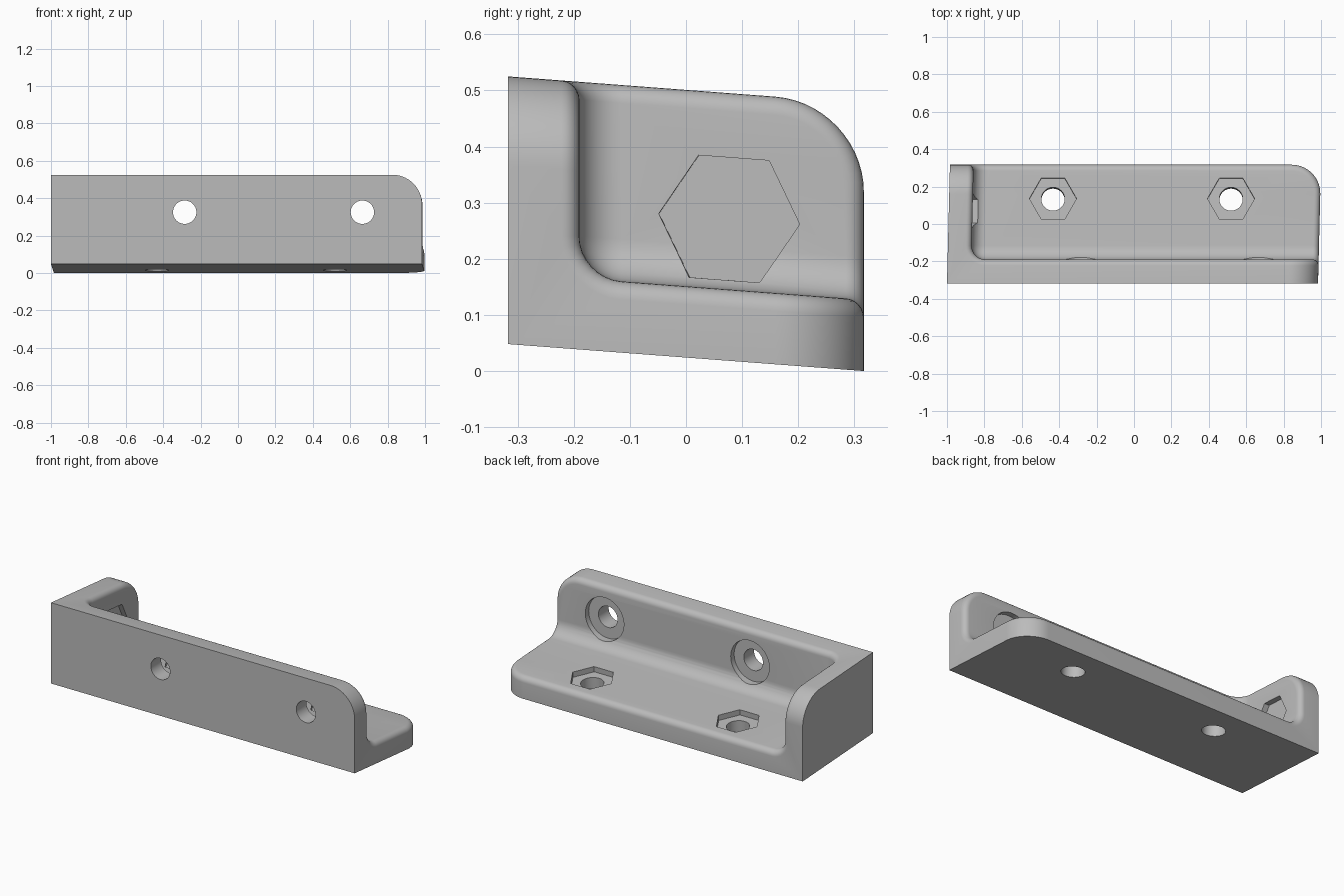
import bpy, bmesh, math
from mathutils import Vector, Matrix

if "Cube" in bpy.data.objects:
    bpy.data.objects.remove(bpy.data.objects["Cube"])

A, B = 0.025, 0.0757            # skew of the bracket: x and z drift along y
HX, HY, H, T = 0.992, 0.317, 0.477, 0.127   # half length, half depth, height, plate thickness

grey = bpy.data.materials.new("plain grey")
grey.diffuse_color = (0.5, 0.5, 0.5, 1)
grey.use_nodes = True
grey.node_tree.nodes["Principled BSDF"].inputs["Base Color"].default_value = grey.diffuse_color

levels = ((-HX, -HX + T, HX), (-HY, -HY + T, HY), (0, T, H))


def point(ijk):
    x, y, z = (levels[a][ijk[a]] for a in range(3))
    return Vector((x + A * y, y, z + B * (HY - y)))


# Three-plate corner bracket: each axis gives an outer face, a cavity face and an L-shaped rim
bm = bmesh.new()
verts = {}


def face(axis, corners, mat):
    vs = []
    for level, p, q in corners:
        ijk = [0, 0, 0]
        ijk[axis], ijk[(axis + 1) % 3], ijk[(axis + 2) % 3] = level, p, q
        key = tuple(ijk)
        if key not in verts:
            verts[key] = bm.verts.new(point(key))
        vs.append(verts[key])
    bm.faces.new(vs).material_index = mat


for ax in range(3):
    face(ax, [(0, 0, 0), (0, 2, 0), (0, 2, 2), (0, 0, 2)], 0)
    face(ax, [(1, 1, 1), (1, 2, 1), (1, 2, 2), (1, 1, 2)], 1)
    face(ax, [(2, 0, 0), (2, 2, 0), (2, 2, 1), (2, 1, 1), (2, 1, 2), (2, 0, 2)], 0)
bmesh.ops.recalc_face_normals(bm, faces=bm.faces[:])


def round_edges(edges, radius, segments):
    bmesh.ops.bevel(bm, geom=edges, offset=radius, offset_type='OFFSET', segments=segments,
                    profile=0.5, affect='EDGES', clamp_overlap=False, material=-1)


def edge(a, b):
    return bm.edges.get((verts[a], verts[b]))


inner = [edge((1, 1, 1), k) for k in ((2, 1, 1), (1, 2, 1), (1, 1, 2))]
corners = [edge(a, b) for a, b in (((2, 0, 2), (2, 1, 2)), ((2, 2, 0), (2, 2, 1)), ((0, 2, 2), (1, 2, 2)))]
round_edges(corners, 0.158, 14)       # big outer plate corners
inner = [e for e in inner if e.is_valid]
round_edges(inner, 0.075, 8)          # inside fillets
rim = [e for e in bm.edges if len({f.material_index for f in e.link_faces}) == 2]
round_edges(rim, 0.032, 6)            # soft rim around the cavity
for f in bm.faces:
    f.material_index = 0
bmesh.ops.recalc_face_normals(bm, faces=bm.faces[:])
me = bpy.data.meshes.new("corner_bracket")
bm.to_mesh(me)
bm.free()
bracket = bpy.data.objects.new("corner_bracket", me)
bpy.context.collection.objects.link(bracket)
me.materials.append(grey)


# Cutters: prisms whose axis is the plate normal, first corner pointing along "along"
def cutter(name, origin, normal, along, radius, sides, low, high):
    n = Vector(normal).normalized()
    u = Vector(along).normalized()
    v = n.cross(u)
    rot = Matrix((u, v, n)).transposed().to_4x4()
    c = bmesh.new()
    bmesh.ops.create_cone(c, cap_ends=True, segments=sides, radius1=radius, radius2=radius, depth=high - low)
    first = max(c.verts, key=lambda w: (round(w.co.x, 4), w.co.y)).co
    spin = Matrix.Rotation(-math.atan2(first.y, first.x), 4, 'Z')
    c.transform(Matrix.Translation(origin) @ rot @ Matrix.Translation((0, 0, (low + high) / 2)) @ spin)
    bmesh.ops.recalc_face_normals(c, faces=c.faces[:])
    m = bpy.data.meshes.new(name)
    c.to_mesh(m)
    c.free()
    m.materials.append(grey)
    ob = bpy.data.objects.new(name, m)
    bpy.context.collection.objects.link(ob)
    ob.hide_render = True
    mod = bracket.modifiers.new(name, 'BOOLEAN')
    mod.operation, mod.solver, mod.object = 'DIFFERENCE', 'EXACT', ob
    return ob


def screw_hole(name, origin, normal, along, sides):
    return [cutter(name + "_hole", origin, normal, along, 0.0625, 48, -0.25, 0.03),
            cutter(name + "_pocket", origin, normal, along, 0.126, sides, -0.032, 0.12)]


cutters = []
for i, x in enumerate((-0.285, 0.665)):      # round counterbores in the front plate
    cutters += screw_hole(f"front_{i}", (x, -HY + T, 0.325), (0, 1, 0), (1, 0, 0), 48)
for i, x in enumerate((-0.433, 0.519)):      # hex pockets in the base plate
    y = 0.136
    cutters += screw_hole(f"base_{i}", (x, y, T + B * (HY - y)), (0, B, 1), (1, 0, 0), 6)
y = 0.077                                    # hex pocket in the end plate
cutters += screw_hole("end", (-HX + T + A * y, y, 0.271), (1, -A, 0), (A, 1, -B), 6)

# Apply the cuts and drop the cutters
bpy.context.view_layer.update()
done = bpy.data.meshes.new_from_object(bracket.evaluated_get(bpy.context.evaluated_depsgraph_get()))
bracket.modifiers.clear()
bracket.data = done
for c in cutters:
    bpy.data.objects.remove(c)
done.materials.clear()
done.materials.append(grey)
for p in done.polygons:
    p.material_index = 0

bpy.ops.object.select_all(action='DESELECT')
bracket.select_set(True)
bpy.context.view_layer.objects.active = bracket
bpy.ops.object.shade_smooth_by_angle(angle=math.radians(30))
